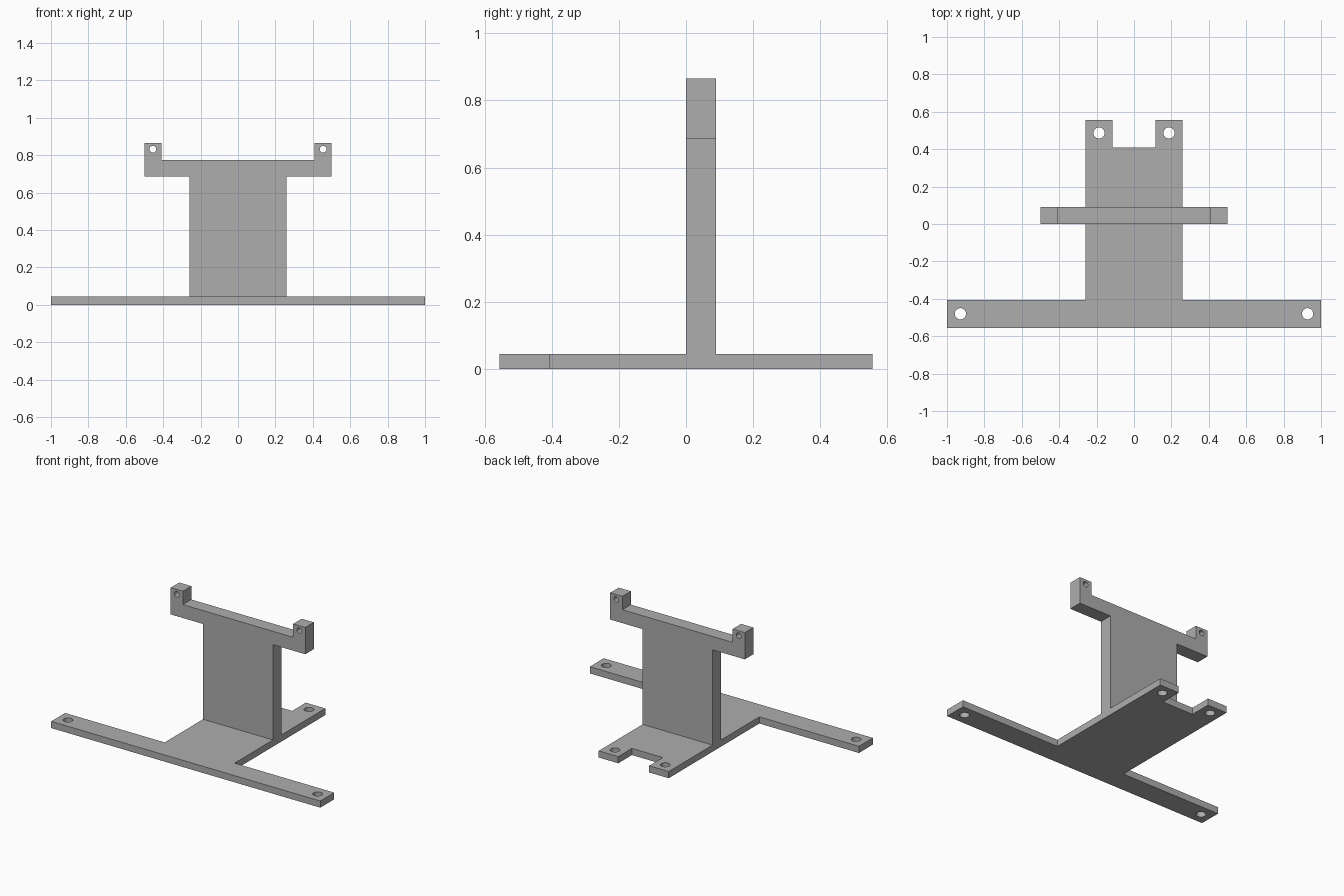
import bpy, bmesh
from math import radians, sin, cos, tau
from mathutils import Matrix

cube = bpy.data.objects.get("Cube")
if cube:
    bpy.data.objects.remove(cube)

grey = bpy.data.materials.new("plain_grey")
grey.use_nodes = True
GREY = (0.42, 0.42, 0.42, 1)
grey.diffuse_color = GREY
grey.node_tree.nodes["Principled BSDF"].inputs["Base Color"].default_value = GREY


def circle(cx, cy, r, n=32):
    return [(cx + r * cos(tau * i / n), cy + r * sin(tau * i / n)) for i in range(n)]


def plate(name, half, holes, radius, thickness, matrix):
    """Extrude a mirrored half outline with mirrored round holes."""
    outline = half + [(-x, y) for x, y in reversed(half)]
    loops = [outline] + [circle(s * x, y, radius) for x, y in holes for s in (1, -1)]
    curve = bpy.data.curves.new(name + "_profile", "CURVE")
    curve.dimensions = "2D"
    curve.fill_mode = "BOTH"
    curve.extrude = thickness / 2
    for pts in loops:
        spline = curve.splines.new("POLY")
        spline.points.add(len(pts) - 1)
        for p, (x, y) in zip(spline.points, pts):
            p.co = (x, y, 0, 1)
        spline.use_cyclic_u = True
    helper = bpy.data.objects.new(name + "_profile", curve)
    bpy.context.collection.objects.link(helper)
    evaluated = helper.evaluated_get(bpy.context.evaluated_depsgraph_get())
    mesh = bpy.data.meshes.new_from_object(evaluated)
    bpy.data.objects.remove(helper)

    # Weld caps to walls and place the part
    bm = bmesh.new()
    bm.from_mesh(mesh)
    bmesh.ops.remove_doubles(bm, verts=bm.verts, dist=0.0001)
    bm.transform(matrix)
    bmesh.ops.recalc_face_normals(bm, faces=bm.faces)
    bm.to_mesh(mesh)
    bm.free()
    mesh.materials.clear()
    mesh.materials.append(grey)
    obj = bpy.data.objects.new(name, mesh)
    bpy.context.collection.objects.link(obj)
    bpy.ops.object.select_all(action="DESELECT")
    obj.select_set(True)
    bpy.context.view_layer.objects.active = obj
    bpy.ops.object.shade_smooth_by_angle(angle=radians(30))


# Base: wide front bar, central tongue, notched back with two lugs
BASE_T = 0.045
plate("base_plate",
      [(1, -0.555), (1, -0.407), (0.26, -0.407), (0.26, 0.555), (0.115, 0.555), (0.115, 0.41)],
      [(0.928, -0.48), (0.187, 0.487)], 0.03, BASE_T,
      Matrix.Translation((0, 0, BASE_T / 2)))

# Upright: panel with a crossbar and two raised, drilled ears
UP_T = 0.09
plate("upright_bracket",
      [(0.26, 0.02), (0.26, 0.685), (0.5, 0.685), (0.5, 0.865), (0.41, 0.865), (0.41, 0.775)],
      [(0.455, 0.832)], 0.018, UP_T,
      Matrix.Translation((0, UP_T / 2, 0)) @ Matrix.Rotation(radians(90), 4, "X"))
